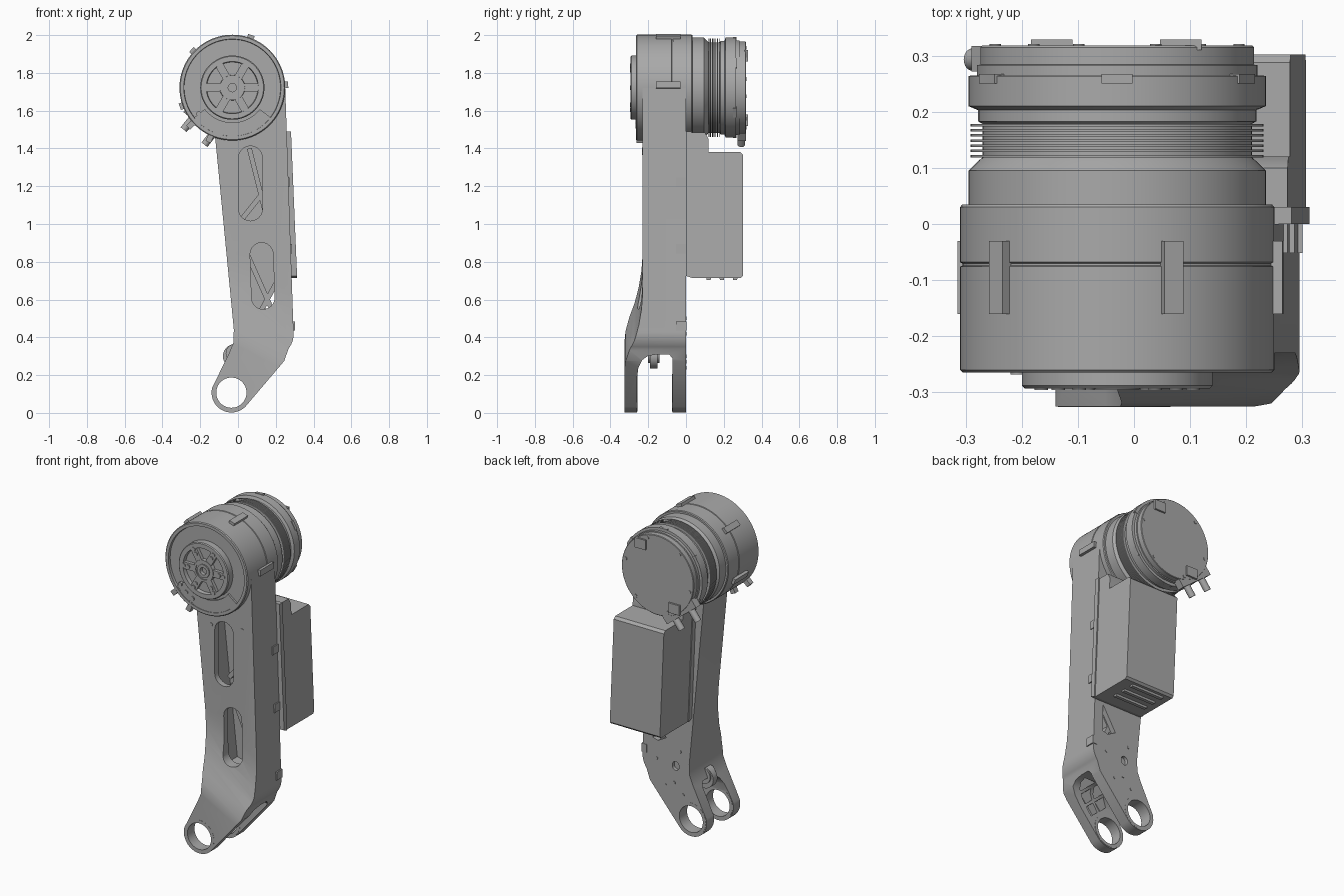
import bpy, bmesh
from math import sin, cos, pi, radians
from mathutils import Vector, Matrix

old = bpy.data.objects.get("Cube")
if old:
    bpy.data.objects.remove(old)

CX, CZ = -0.03, 1.722          # joint axis
RING = (-0.035, 0.107)         # lower pivot

grey = bpy.data.materials.new("grey_metal")
grey.use_nodes = True
COLOR = (0.4, 0.4, 0.4, 1)
grey.diffuse_color = COLOR
grey.node_tree.nodes["Principled BSDF"].inputs["Base Color"].default_value = COLOR


def finish(name, bm):
    bmesh.ops.recalc_face_normals(bm, faces=bm.faces)
    me = bpy.data.meshes.new(name)
    bm.to_mesh(me)
    bm.free()
    me.materials.append(grey)
    ob = bpy.data.objects.new(name, me)
    bpy.context.collection.objects.link(ob)
    return ob


def prism(name, pts, lo, hi, axis="y", shear=0.0, lean=0.0):
    """Extrude a flat outline: (x, z) along y, or (y, z) along x."""
    bm = bmesh.new()

    def place(a, b, t):
        if axis == "y":
            return (a, t, b)
        return (t + lean * (b - 1.1), a, b + shear * t)
    ends = [[bm.verts.new(place(a, b, t)) for a, b in pts] for t in (lo, hi)]
    n = len(pts)
    for ring in ends:
        bm.faces.new(ring)
    for i in range(n):
        j = (i + 1) % n
        bm.faces.new((ends[0][i], ends[0][j], ends[1][j], ends[1][i]))
    return finish(name, bm)


def lathe(name, profile, centre=(CX, CZ), seg=96):
    """Revolve (radius, y) points about an axis along y."""
    bm = bmesh.new()
    rings = []
    for r, y in profile:
        if r == 0:
            rings.append([bm.verts.new((centre[0], y, centre[1]))] * seg)
        else:
            rings.append([bm.verts.new((centre[0] + r * cos(2 * pi * i / seg), y,
                                        centre[1] + r * sin(2 * pi * i / seg))) for i in range(seg)])
    for a, b in zip(rings, rings[1:]):
        for i in range(seg):
            j = (i + 1) % seg
            corners = list(dict.fromkeys((a[i], a[j], b[j], b[i])))
            bm.faces.new(corners)
    return finish(name, bm)


def arc(cx, cz, r, a0, a1, n=16):
    angles = [radians(a0 + (a1 - a0) * i / n) for i in range(n + 1)]
    return [(cx + r * cos(a), cz + r * sin(a)) for a in angles]


def block(name, angle, r0, r1, width, y0, y1):
    """Box lying along a radius of the joint."""
    d = Vector((cos(radians(angle)), sin(radians(angle))))
    s = Vector((-d.y, d.x)) * width / 2
    c = Vector((CX, CZ))
    return prism(name, [tuple(c + p) for p in (d * r0 - s, d * r1 - s, d * r1 + s, d * r0 + s)], y0, y1)


def stud(name, x, z, r, y0, y1, seg=20):
    return lathe(name, [(0, y0), (r, y0), (r, y1), (0, y1)], (x, z), seg)


def slot(x0, z0, x1, z1, r):
    return arc(x0, z0, r, 0, 180, 12) + arc(x1, z1, r, 180, 360, 12)


def carve(ob, cutters):
    for c in cutters:
        m = ob.modifiers.new("cut", "BOOLEAN")
        m.operation, m.solver, m.object = "DIFFERENCE", "EXACT", c
    bpy.context.view_layer.update()
    dg = bpy.context.evaluated_depsgraph_get()
    me = bpy.data.meshes.new_from_object(ob.evaluated_get(dg))
    ob.modifiers.clear()
    ob.data = me
    for c in cutters:
        bpy.data.objects.remove(c)


# Leg shell: one outline, carved into a hollow body with a fork below
outline = (arc(*RING, 0.105, 165, 315) + [(0.245, 0.275)]
           + arc(0.165, 0.42, 0.13, -38, 8, 8)
           + [(0.25, 1.72), (-0.15, 1.6), (-0.12, 1.45), (-0.022, 0.44), (-0.025, 0.37), (-0.05, 0.31)])
leg = prism("leg_shell", outline, -0.325, 0.0)
flare = [(-0.5, 0.3), (-0.326, 0.36), (-0.32, 0.42), (-0.3, 0.49), (-0.272, 0.56), (-0.25, 0.64),
         (-0.236, 0.72), (-0.23, 0.8), (-0.23, 2.3), (-0.5, 2.3)]
gap = [(-0.26, -0.1), (-0.26, 0.18), (-0.252, 0.24), (-0.232, 0.28), (-0.2, 0.302), (-0.15, 0.31),
       (-0.09, 0.31), (-0.072, 0.29), (-0.072, -0.1)]
cavity = [(0.02, 0.5), (0.2, 0.45), (0.255, 0.52), (0.22, 1.42), (-0.08, 1.42)]
cutters = [
    prism("cut_flare", flare, -0.6, 0.6, "x", -0.6),
    prism("cut_gap", gap, -0.6, 0.6, "x"),
    prism("cut_cavity", cavity, -0.195, -0.035),
    prism("cut_ring", arc(*RING, 0.082, 0, 354, 59), -0.5, 0.2),
    prism("cut_slot_high", slot(0.066, 1.35, 0.066, 1.08, 0.063), -0.5, -0.1),
    prism("cut_slot_low", slot(0.125, 0.84, 0.133, 0.61, 0.061), -0.5, -0.1),
    prism("cut_window", [(0.225, 0.71), (0.225, 0.54), (0.19, 0.53), (0.135, 0.56)], -0.1, 0.2),
    prism("cut_back_hole", slot(0.07, 0.41, 0.07, 0.4, 0.022), -0.02, 0.2),
]
# Weight-saving pockets on the inside of the front fork
d, s = Vector((0.65, 0.76)), Vector((-0.76, 0.65))
for i in range(3):
    for side in (-1, 1):
        c = Vector(RING) + d * (0.15 + 0.075 * i) + s * side * 0.036
        quad = [tuple(c + d * u * 0.029 + s * v * 0.028) for u, v in ((-1, -1), (1, -1), (1, 1), (-1, 1))]
        cutters.append(prism("cut_pocket", quad, -0.3, -0.16))
carve(leg, cutters)

# Bracing inside the hollow leg
for x0, z0, x1, z1 in ((0.0, 0.95, 0.2, 0.5), (0.06, 1.4, 0.16, 1.0), (0.0, 1.0, 0.2, 1.25), (0.1, 0.5, 0.22, 0.72)):
    a, b = Vector((x0, z0)), Vector((x1, z1))
    n = (b - a).normalized().orthogonal() * 0.013
    prism("inner_brace", [tuple(p) for p in (a - n, b - n, b + n, a + n)], -0.09, -0.03)

# Collars around the pivot holes, cable roller, side clips, cover screws
for y0, y1 in ((-0.326, -0.258), (-0.074, 0.001)):
    lathe("pivot_collar", [(0.08, y0), (0.1, y0), (0.1, y1), (0.08, y1), (0.08, y0)], RING, 60)
stud("cable_roller", -0.015, 0.315, 0.05, -0.2, -0.14, 32)
stud("roller_pin", -0.015, 0.3, 0.065, -0.19, -0.15, 32)
for z in (0.46, 0.87, 1.22):
    x = 0.295 - 0.036 * (z - 0.45)
    prism("side_clip", [(x - 0.03, z - 0.025), (x + 0.006, z - 0.025), (x + 0.006, z + 0.025), (x - 0.03, z + 0.025)],
          -0.052, 0.003)
for x, z in ((-0.02, 1.375), (0.19, 1.395)):
    stud("front_screw", x, z, 0.01, -0.233, -0.2)
for x, z in ((0.02, 0.24), (0.08, 0.3), (0.14, 0.27), (0.2, 0.42), (0.04, 0.5)):
    stud("back_screw", x, z, 0.009, -0.02, 0.003)

# Joint housing with recessed front rim and protruding hub
lathe("joint_housing", [(0, -0.25), (0.255, -0.25), (0.257, -0.265), (0.275, -0.265), (0.28, -0.26), (0.28, -0.076),
                        (0.276, -0.074), (0.276, -0.07), (0.28, -0.068), (0.28, 0.03), (0.276, 0.035), (0, 0.035)])
sector = arc(CX, CZ, 0.258, 218, 322, 24) + arc(CX, CZ, 0.185, 322, 218, 24)
prism("rim_sector", sector, -0.262, -0.24)
lathe("output_hub", [(0, -0.27), (0.135, -0.27), (0.138, -0.293), (0.165, -0.293), (0.17, -0.288), (0.17, -0.24)])
lathe("hub_centre", [(0, -0.272), (0.022, -0.272), (0.022, -0.295), (0.04, -0.295), (0.04, -0.288),
                     (0.052, -0.288), (0.052, -0.293), (0.066, -0.293), (0.068, -0.26)], seg=48)
for k in range(6):
    block("hub_spoke", 60 * k, 0.06, 0.14, 0.042, -0.29, -0.26)
    a = radians(60 * k)
    for r in (0.105, 0.135):
        stud("hub_bolt", CX + r * cos(a), CZ + r * sin(a), 0.012, -0.296, -0.28)
for a in (218, 232, 245):
    stud("rim_bolt", CX + 0.225 * cos(radians(a)), CZ + 0.225 * sin(radians(a)), 0.013, -0.268, -0.25)

# Clamping lugs round the housing
for a in (3, 70, 137, 200, 322):
    block("housing_lug", a, 0.25, 0.296, 0.036, -0.16, -0.03)
for a in (222, 246):
    block("front_lug", a, 0.25, 0.315, 0.03, -0.263, -0.23)

# Motor drum: shoulder, cooling fins, rear band and end cap
fins = []
for i in range(7):
    y = 0.121 + i * 0.0092
    fins += [(0.24, y - 0.0023), (0.261, y - 0.0023), (0.261, y + 0.0023), (0.24, y + 0.0023)]
lathe("motor_drum", [(0, 0.03), (0.265, 0.03), (0.265, 0.095), (0.248, 0.112)] + fins
      + [(0.248, 0.183), (0.248, 0.203), (0.265, 0.21), (0.265, 0.264), (0.25, 0.265), (0.25, 0.283),
         (0.244, 0.284), (0.244, 0.315), (0.241, 0.318), (0, 0.318)])
for k in range(6):
    block("band_clip", 30 + 60 * k, 0.24, 0.268, 0.055, 0.25, 0.267)
    a = radians(12 + 60 * k)
    stud("cap_screw", CX + 0.222 * cos(a), CZ + 0.222 * sin(a), 0.01, 0.31, 0.321)
for x, z in ((0.083, 1.89), (-0.147, 1.55)):
    pad = [(x - 0.037, z - 0.03), (x + 0.037, z - 0.03), (x + 0.037, z + 0.03), (x - 0.037, z + 0.03)]
    prism("cap_pad", pad, 0.31, 0.329)

# Cable outlet on the end cap with two pegs
block("outlet_tab", 232, 0.15, 0.262, 0.25, 0.272, 0.317)
out = Vector((cos(radians(232)), 0, sin(radians(232))))
for x, z in ((-0.26, 1.535), (-0.15, 1.455)):
    bm = bmesh.new()
    spin = Vector((0, 0, 1)).rotation_difference(out).to_matrix().to_4x4()
    bmesh.ops.create_cone(bm, cap_ends=True, segments=24, radius1=0.02, radius2=0.02, depth=0.09,
                          matrix=Matrix.Translation((x, 0.293, z)) @ spin)
    finish("outlet_peg", bm)

# Electronics box on the back, leaning with the leg
LEAN = -0.042
prism("box_flange", [(0.0, 0.725), (0.03, 0.715), (0.03, 1.49), (0.0, 1.49)], -0.055, 0.297, "x", 0, LEAN)
prism("electronics_box", [(0.028, 0.715), (0.29, 0.715), (0.302, 0.727), (0.302, 1.365), (0.288, 1.38),
                          (0.12, 1.38), (0.12, 1.45), (0.1, 1.485), (0.028, 1.485)], -0.05, 0.29, "x", 0, LEAN)
for y in (0.12, 0.19, 0.26):
    prism("box_rib", [(y - 0.014, 0.72), (y - 0.01, 0.703), (y + 0.01, 0.703), (y + 0.014, 0.72)],
          0.0, 0.22, "x", 0, LEAN)

# Smooth the curved parts, keep edges sharp
bpy.ops.object.select_all(action="DESELECT")
for ob in bpy.context.collection.objects:
    if ob.type == "MESH" and ob.data.materials and ob.data.materials[0] == grey:
        ob.select_set(True)
        bpy.context.view_layer.objects.active = ob
bpy.ops.object.shade_smooth_by_angle(angle=radians(30))
